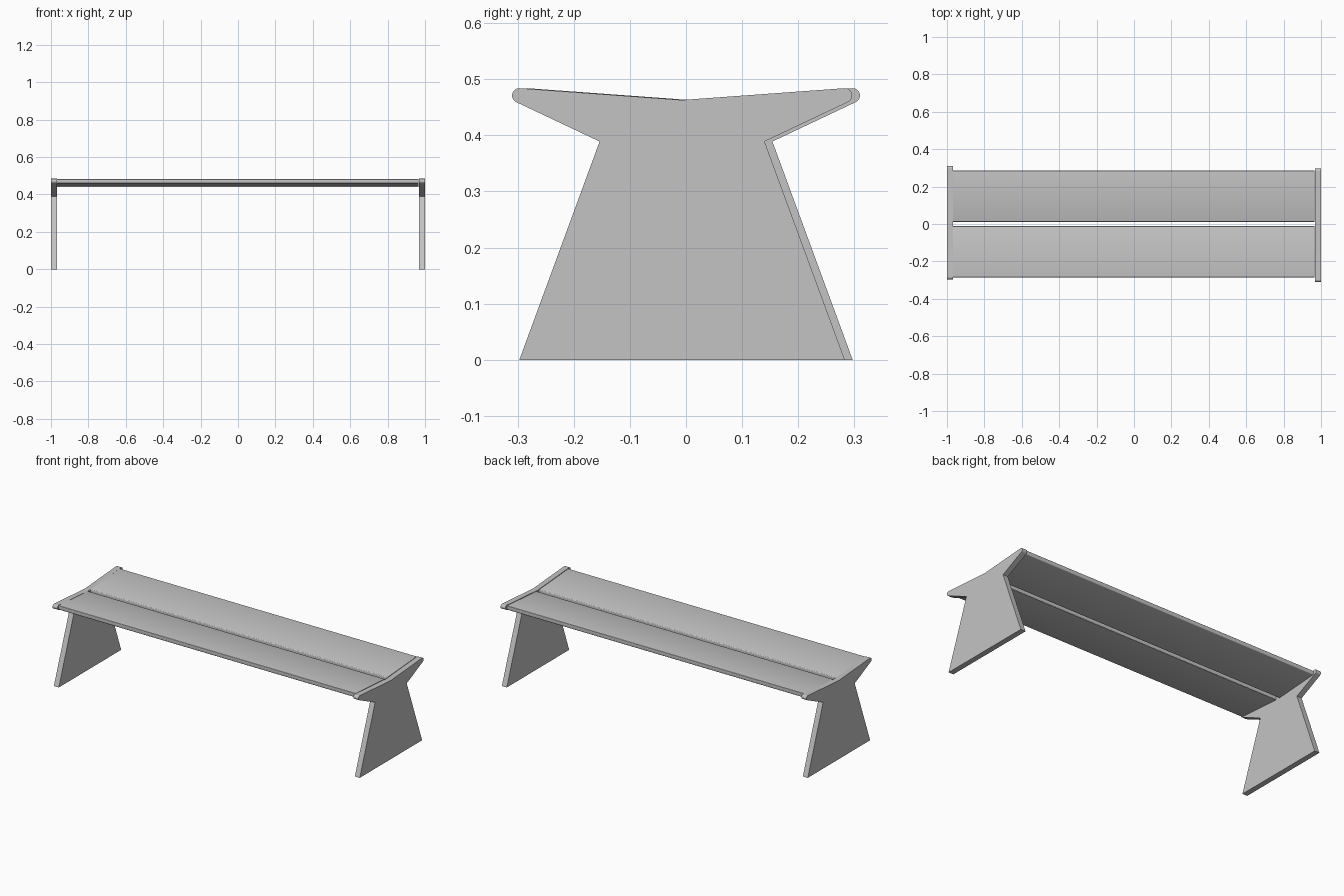
import bpy, bmesh, math

cube = bpy.data.objects.get("Cube")
if cube:
    bpy.data.objects.remove(cube, do_unlink=True)

# Single grey finish
grey = bpy.data.materials.new("plain grey")
grey.use_nodes = True
colour = (0.55, 0.55, 0.55, 1)
grey.diffuse_color = colour
grey.node_tree.nodes["Principled BSDF"].inputs["Base Color"].default_value = colour


def extrude_profile(name, points, x0, x1):
    """Extrude a closed (y, z) profile along x and return the object."""
    bm = bmesh.new()
    face = bm.faces.new([bm.verts.new((x0, y, z)) for y, z in points])
    new = bmesh.ops.extrude_face_region(bm, geom=[face])["geom"]
    verts = [g for g in new if isinstance(g, bmesh.types.BMVert)]
    bmesh.ops.translate(bm, verts=verts, vec=(x1 - x0, 0, 0))
    bmesh.ops.recalc_face_normals(bm, faces=bm.faces)
    mesh = bpy.data.meshes.new(name)
    bm.to_mesh(mesh)
    bm.free()
    mesh.materials.append(grey)
    obj = bpy.data.objects.new(name, mesh)
    bpy.context.collection.objects.link(obj)
    return obj


def smooth(obj):
    bpy.ops.object.select_all(action="DESELECT")
    obj.select_set(True)
    bpy.context.view_layer.objects.active = obj
    bpy.ops.object.shade_smooth_by_angle(angle=math.radians(30))


# End panel outline: splayed foot, waist, rounded wing tip, shallow V top
TIP_Y, TIP_Z, TIP_R = 0.29, 0.471, 0.013
half = [(0.29, 0), (0.147, 0.389)]
for i in range(13):
    a = math.radians(-65 + 159 * i / 12)
    half.append((TIP_Y + TIP_R * math.cos(a), TIP_Z + TIP_R * math.sin(a)))
outline = half + [(0, 0.463)] + [(-y, z) for y, z in reversed(half)]

for side, sign in (("left", 1), ("right", -1)):
    # The panels are offset slightly in opposite directions
    shifted = [(y - sign * 0.007, z) for y, z in outline]
    panel = extrude_profile(side + "_end_panel", shifted, sign * 0.968, sign)
    # Fine edge band around the outer face
    bm = bmesh.new()
    bm.from_mesh(panel.data)
    outer = [f for f in bm.faces if f.normal.x * sign > 0.9]
    bmesh.ops.inset_region(bm, faces=outer, thickness=0.006, use_even_offset=True)
    bm.to_mesh(panel.data)
    bm.free()
    smooth(panel)

# Two seat planks sloping down to a central gap
for name, s in (("front_plank", -1), ("back_plank", 1)):
    inner, outer, thick = 0.012, 0.286, 0.024
    section = [(s * inner, 0.464), (s * outer, 0.483),
               (s * outer, 0.483 - thick), (s * inner, 0.464 - thick)]
    plank = extrude_profile(name, section, -0.968, 0.964)
    # Softened long edges
    bm = bmesh.new()
    bm.from_mesh(plank.data)
    long_edges = [e for e in bm.edges if abs(e.verts[0].co.x - e.verts[1].co.x) > 1]
    bmesh.ops.bevel(bm, geom=long_edges, offset=0.004, segments=3,
                    profile=0.5, affect="EDGES")
    bm.to_mesh(plank.data)
    bm.free()
    smooth(plank)
